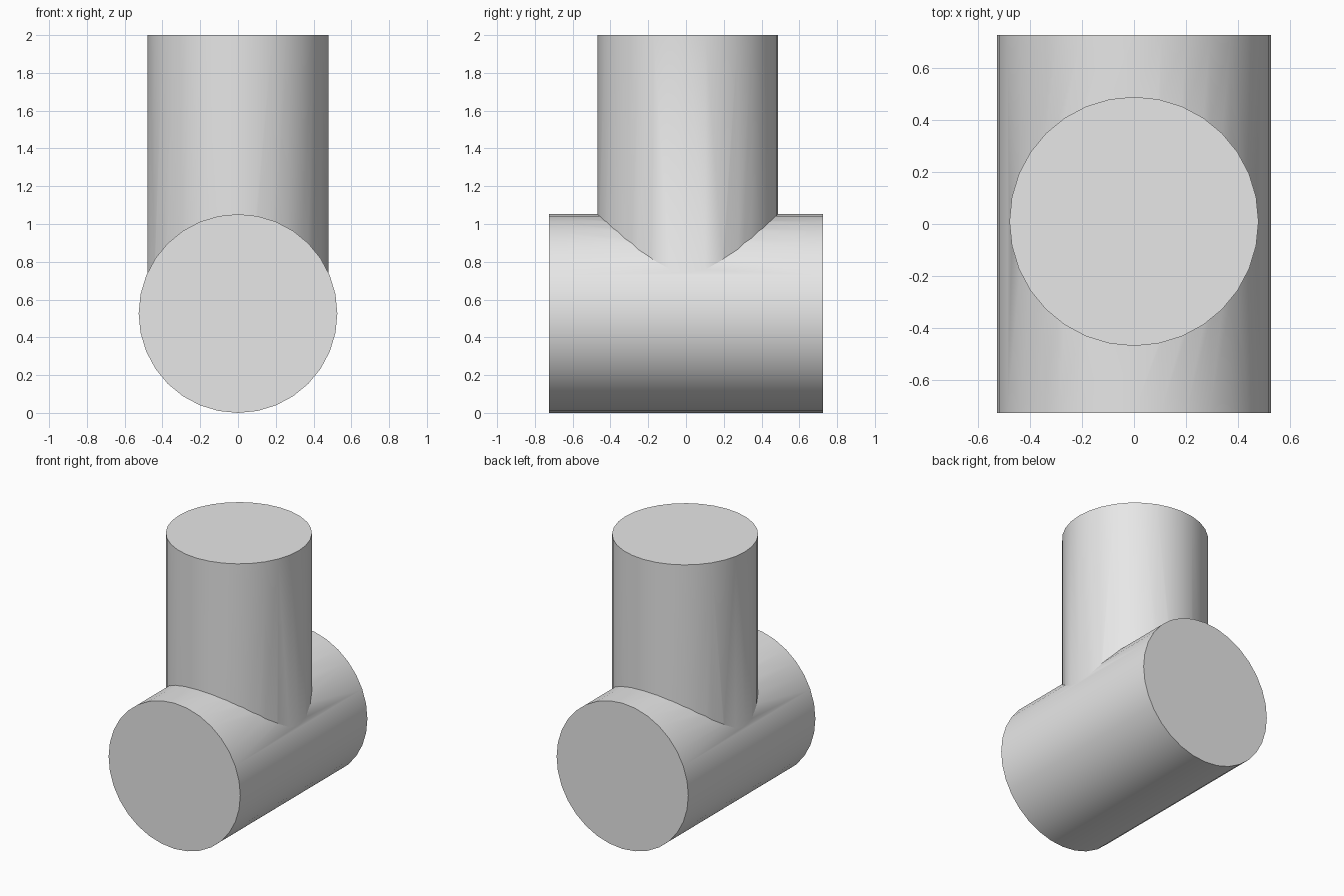
import bpy
from math import pi, radians

cube = bpy.data.objects.get("Cube")
if cube:
    bpy.data.objects.remove(cube, do_unlink=True)

grey = bpy.data.materials.new("light_grey")
grey.use_nodes = True
colour = (0.8, 0.8, 0.8, 1)
grey.diffuse_color = colour
grey.node_tree.nodes["Principled BSDF"].inputs["Base Color"].default_value = colour


def cylinder(name, radius, depth, location, rotation=(0, 0, 0)):
    bpy.ops.mesh.primitive_cylinder_add(
        vertices=32, radius=radius, depth=depth, location=location, rotation=rotation)
    obj = bpy.context.object
    obj.name = name
    obj.data.materials.append(grey)
    bpy.ops.object.transform_apply(location=True, rotation=True, scale=True)
    return obj


# Upright branch, sunk into the horizontal barrel
branch = cylinder("branch_cutter", 0.478, 1.47, (0, 0.01, 1.265))
branch.hide_render = True

# Horizontal barrel running front to back
tee = cylinder("tee_joint", 0.526, 1.45, (0, 0, 0.526), (pi / 2, 0, 0))

# Fuse both into one solid
union = tee.modifiers.new("union", "BOOLEAN")
union.operation = "UNION"
union.solver = "EXACT"
union.object = branch
bpy.ops.object.modifier_apply(modifier=union.name)
bpy.data.objects.remove(branch, do_unlink=True)

# Smooth walls with crisp rims and seam
bpy.ops.object.shade_smooth_by_angle(angle=radians(30))
